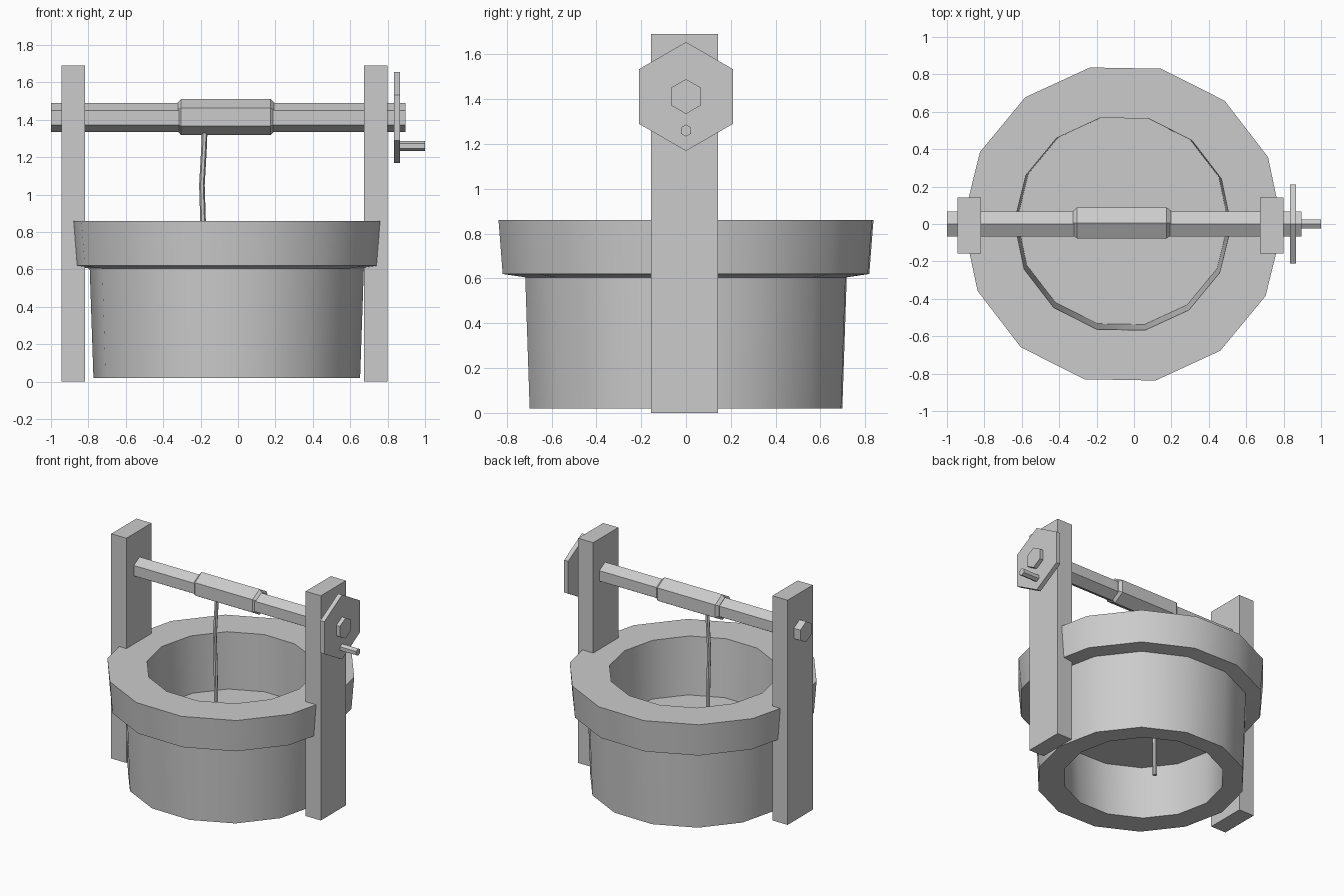
import bpy, bmesh
from math import sin, cos, pi, radians
from mathutils import Vector

if "Cube" in bpy.data.objects:
    bpy.data.objects.remove(bpy.data.objects["Cube"])

GREY = (0.6, 0.6, 0.6, 1.0)
grey = bpy.data.materials.new("plain_grey")
grey.use_nodes = True
grey.diffuse_color = GREY
grey.node_tree.nodes["Principled BSDF"].inputs["Base Color"].default_value = GREY


def finish(name, bm):
    bmesh.ops.recalc_face_normals(bm, faces=bm.faces)
    mesh = bpy.data.meshes.new(name)
    bm.to_mesh(mesh)
    bm.free()
    mesh.materials.append(grey)
    obj = bpy.data.objects.new(name, mesh)
    bpy.context.collection.objects.link(obj)
    bpy.ops.object.select_all(action='DESELECT')
    obj.select_set(True)
    bpy.context.view_layer.objects.active = obj
    bpy.ops.object.shade_smooth_by_angle(angle=radians(30))
    return obj


def ring(center, radius, sides, axis='Z', turn=0.0):
    """Polygon of points around a centre, facing along the axis."""
    points = []
    for i in range(sides):
        a = turn + 2 * pi * i / sides
        u, v = radius * cos(a), radius * sin(a)
        offset = Vector((u, v, 0)) if axis == 'Z' else Vector((0, v, u))
        points.append(Vector(center) + offset)
    return points


def loft(name, rings, closed=False):
    """Skin consecutive rings; cap the ends or join last to first."""
    bm = bmesh.new()
    loops = [[bm.verts.new(p) for p in r] for r in rings]
    pairs = list(zip(loops, loops[1:]))
    if closed:
        pairs.append((loops[-1], loops[0]))
    else:
        bm.faces.new(loops[0])
        bm.faces.new(loops[-1])
    for a, b in pairs:
        n = len(a)
        for i in range(n):
            j = (i + 1) % n
            bm.faces.new((a[i], a[j], b[j], b[i]))
    return finish(name, bm)


def box(name, low, high):
    bm = bmesh.new()
    bmesh.ops.create_cube(bm, size=1)
    for v in bm.verts:
        v.co = [(l + h) / 2 + c * (h - l) for l, h, c in zip(low, high, v.co)]
    return finish(name, bm)


def rod(name, y, z, stations):
    """Six-sided bar along x through (x, radius) stations."""
    return loft(name, [ring((x, y, z), r, 6, 'X') for x, r in stations])


# Stone wall with overhanging rim: radius, height, y shift of the bore
WELL_X, SIDES, TURN = -0.06, 14, radians(-1)
profile = [(0.713, 0.02, 0), (0.733, 0.605, 0), (0.836, 0.62, 0),
           (0.855, 0.86, 0), (0.58, 0.86, 0), (0.55, 0.02, 0.03)]
loft("well_wall", [ring((WELL_X, dy, z), r, SIDES, turn=TURN)
                   for r, z, dy in profile], closed=True)

# Water sheet inside the bore
bm = bmesh.new()
bm.faces.new([bm.verts.new(p) for p in
              ring((WELL_X, 0.015, 0.43), 0.566, SIDES, turn=TURN)])
finish("water", bm)

# Upright posts
for name, x in (("right_post", -0.945), ("left_post", 0.673)):
    box(name, (x, -0.157, 0), (x + 0.126, 0.142, 1.69))

# Axle, rope drum, crank plate and handle
AXLE_Z = 1.412
rod("axle", 0, AXLE_Z, [(-1, 0.078), (0.895, 0.078)])
rod("rope_drum", 0.006, AXLE_Z + 0.003,
    [(-0.325, 0.075), (-0.305, 0.096), (0.175, 0.096), (0.197, 0.075)])
rod("crank_plate", 0, AXLE_Z, [(0.833, 0.243), (0.866, 0.243)])
rod("crank_handle", 0, 1.26, [(0.84, 0.027), (1.0, 0.027)])

# Hanging rope with a slight sway
path = [(-0.178, 1.38), (-0.18, 1.28), (-0.193, 1.05),
        (-0.187, 0.86), (-0.18, 0.5), (-0.185, 0.1)]
loft("rope", [ring((x, 0, z), 0.015, 6) for x, z in path])
